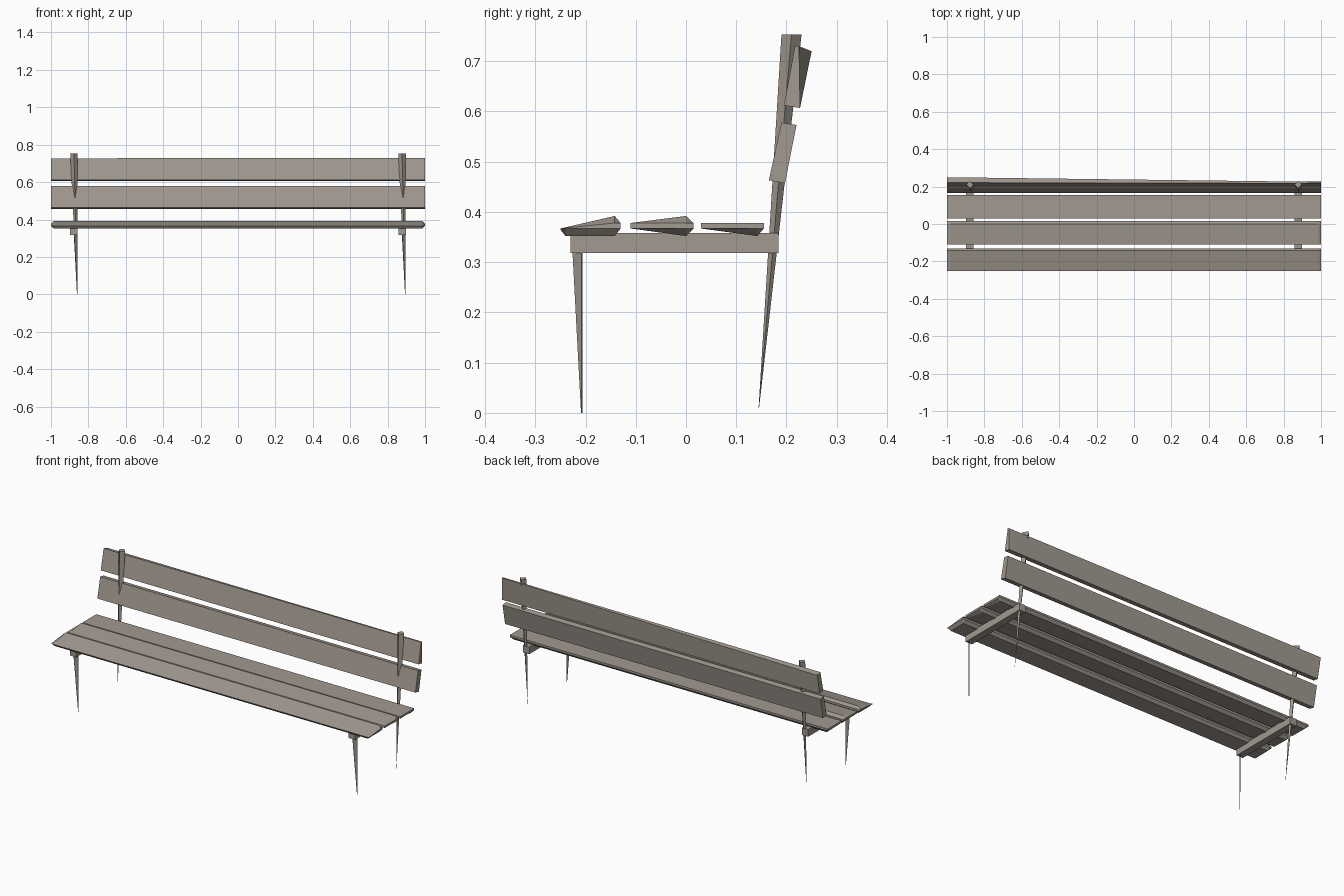
import bpy
from mathutils import Vector

cube = bpy.data.objects.get("Cube")
if cube:
    bpy.data.objects.remove(cube, do_unlink=True)

wood = bpy.data.materials.new("weathered_wood")
wood.use_nodes = True
color = (0.36, 0.32, 0.28, 1)
wood.diffuse_color = color
wood.node_tree.nodes["Principled BSDF"].inputs["Base Color"].default_value = color


def loft(name, rings):
    """Skin a row of matching rings and cap both ends."""
    n = len(rings[0])
    verts = [p for ring in rings for p in ring]
    faces = [tuple(range(n)), tuple(range(len(verts) - n, len(verts)))]
    for r in range(len(rings) - 1):
        for i in range(n):
            j = (i + 1) % n
            faces.append((r * n + i, r * n + j, r * n + n + j, r * n + n + i))
    mesh = bpy.data.meshes.new(name)
    mesh.from_pydata(verts, [], faces)
    mesh.materials.append(wood)
    obj = bpy.data.objects.new(name, mesh)
    bpy.context.collection.objects.link(obj)
    # Make all normals point outward
    import bmesh
    bm = bmesh.new()
    bm.from_mesh(mesh)
    bmesh.ops.recalc_face_normals(bm, faces=bm.faces)
    bm.to_mesh(mesh)
    bm.free()
    return obj


def section(x, profile):
    return [(x, y, z) for y, z in profile]


# Seat slats: wedge profiles with chamfered ends
LOW, HIGH, BOTTOM, TOP = 0.367, 0.378, 0.352, 0.392
seat_profiles = {
    "front_seat_slat": [(-0.24, BOTTOM), (-0.142, BOTTOM), (-0.13, LOW),
                        (-0.13, HIGH), (-0.142, TOP), (-0.25, 0.365)],
    "middle_seat_slat": [(-0.11, LOW), (0, BOTTOM), (0.015, LOW),
                         (0.015, HIGH), (0, TOP), (-0.11, HIGH)],
    "rear_seat_slat": [(0.03, LOW), (0.142, BOTTOM), (0.155, LOW),
                       (0.155, HIGH), (0.03, HIGH)],
}
for name, profile in seat_profiles.items():
    tip = [(y, min(max(z, LOW), HIGH)) for y, z in profile]
    loft(name, [section(-1, tip), section(-0.985, profile),
                section(0.985, profile), section(1, tip)])

# Backrest slats: the upper one is twisted toward one end
lower = [(0.165, 0.463), (0.197, 0.457), (0.22, 0.573), (0.19, 0.578)]
loft("lower_back_slat", [section(-1, lower), section(1, lower)])
upper_a = [(0.195, 0.612), (0.227, 0.607), (0.25, 0.72), (0.221, 0.727)]
upper_b = [(0.195, 0.612), (0.227, 0.607), (0.225, 0.73), (0.217, 0.73)]
loft("upper_back_slat", [section(-1, upper_a), section(1, upper_b)])

# Supports at both ends
for side, c in (("right", -0.877), ("left", 0.877)):
    # Crossbeam under the seat
    beam = [(-0.23, 0.318), (0.184, 0.318), (0.184, 0.358), (-0.23, 0.358)]
    loft(side + "_crossbeam", [section(c - 0.02, beam), section(c + 0.02, beam)])

    # Diamond post tapering down into the rear leg
    def diamond(center, r):
        return [Vector(center) + Vector(d) * r
                for d in ((1, 0, 0), (0, 1, 0), (-1, 0, 0), (0, -1, 0))]
    loft(side + "_rear_post", [diamond((c + 0.017, 0.145, 0.01), 0.0005),
                               diamond((c, 0.21, 0.753), 0.02)])

    # Thin blade-like front leg
    def blade(z, start):
        a, b = Vector((c + start, start - 0.225, z)), Vector((c + 0.018, -0.207, z))
        t = Vector((0.001, -0.001, 0))
        return [a - t, b - t, b + t, a + t]
    loft(side + "_front_leg", [blade(0, 0.017), blade(0.32, 0)])
